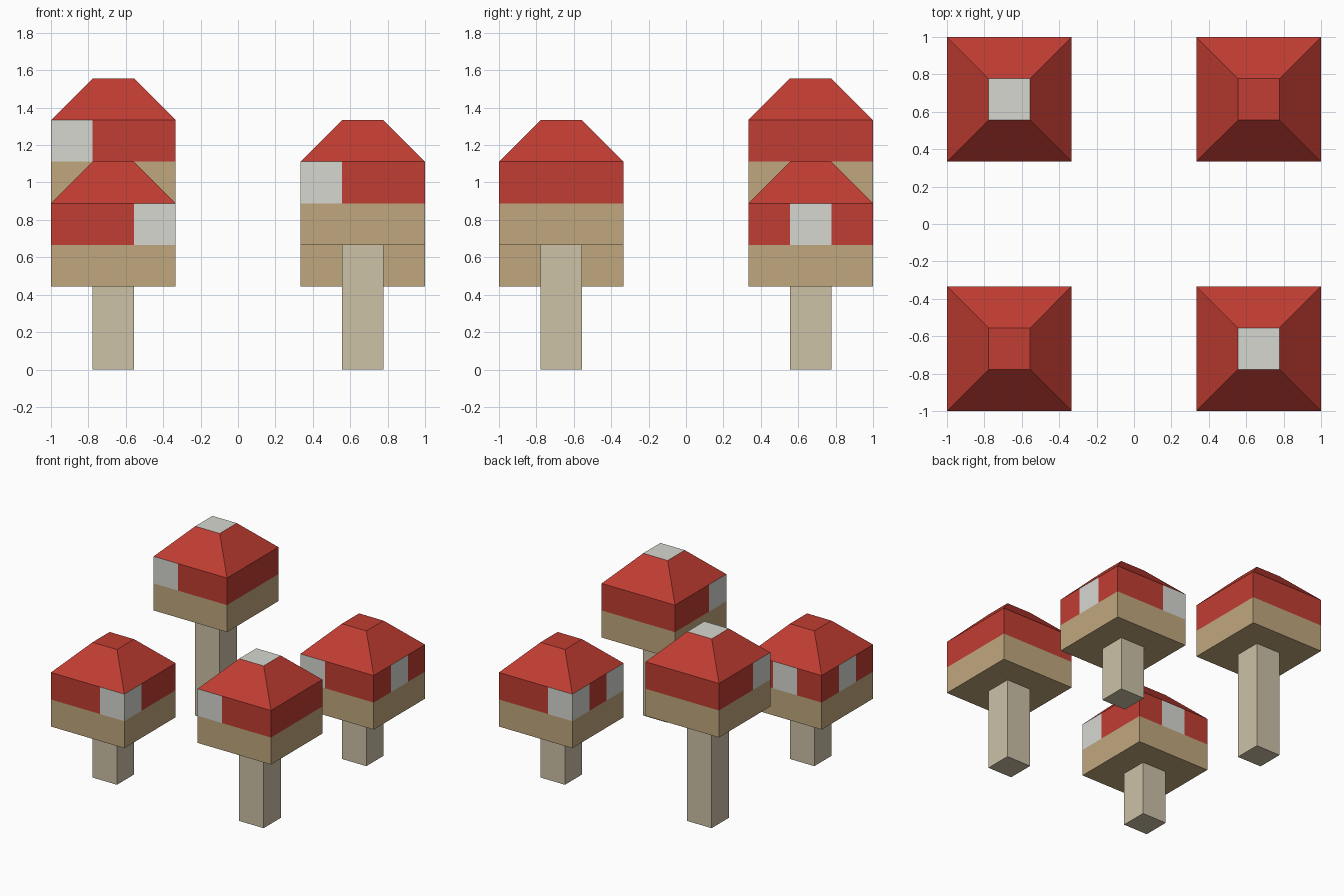
import bpy, bmesh
from mathutils import Matrix, Vector

if "Cube" in bpy.data.objects:
    bpy.data.objects.remove(bpy.data.objects["Cube"])

U = 2 / 9  # everything sits on a cubic module


def material(name, rgb):
    m = bpy.data.materials.new(name)
    m.diffuse_color = (*rgb, 1)
    m.use_nodes = True
    m.node_tree.nodes["Principled BSDF"].inputs["Base Color"].default_value = m.diffuse_color
    return m


RED = material("cap_red", (0.53, 0.047, 0.032))
WHITE = material("spot_white", (0.68, 0.68, 0.64))
TAN = material("gill_tan", (0.53, 0.39, 0.21))
CREAM = material("stem_cream", (0.61, 0.54, 0.39))


def finish(bm, name, mats, loc):
    bmesh.ops.remove_doubles(bm, verts=bm.verts, dist=1e-5)
    me = bpy.data.meshes.new(name)
    bm.to_mesh(me)
    bm.free()
    for m in mats:
        me.materials.append(m)
    ob = bpy.data.objects.new(name, me)
    ob.location = loc
    bpy.context.collection.objects.link(ob)


def quad(bm, pts, mat, rot=Matrix.Identity(3)):
    f = bm.faces.new([bm.verts.new(rot @ Vector(p) * U) for p in pts])
    f.material_index = mat


def stem(name, x, y, height):
    bm = bmesh.new()
    bmesh.ops.create_cube(bm, size=1)
    bmesh.ops.scale(bm, vec=(U, U, height * U), verts=bm.verts)
    finish(bm, name, [CREAM], (x, y, height * U / 2))


def cap(name, x, y, z, spots, white_top):
    """Tan rim, spotted red band and truncated pyramid roof; spots are cells (-1..1)."""
    bm = bmesh.new()
    a, b = 1.5, 0.5
    quad(bm, [(-a, a, 0), (a, a, 0), (a, -a, 0), (-a, -a, 0)], 2)      # underside
    quad(bm, [(-b, -b, 3), (b, -b, 3), (b, b, 3), (-b, b, 3)], int(white_top))
    for k, (c, s) in enumerate([(1, 0), (0, 1), (-1, 0), (0, -1)]):
        rot = Matrix(((c, -s, 0), (s, c, 0), (0, 0, 1)))
        # tan rim and sloping roof side
        quad(bm, [(-a, -a, 0), (a, -a, 0), (a, -a, 1), (-a, -a, 1)], 2, rot)
        quad(bm, [(-a, -a, 2), (a, -a, 2), (b, -b, 3), (-b, -b, 3)], 0, rot)
        # three cells of the red band
        for t in (-1, 0, 1):
            cell = rot @ Vector((t, -1, 0))
            is_spot = (round(cell.x), round(cell.y)) in spots
            quad(bm, [(t - b, -a, 1), (t + b, -a, 1), (t + b, -a, 2), (t - b, -a, 2)],
                 int(is_spot), rot)
    finish(bm, name, [RED, WHITE, TAN], (x, y, z))


# name, x side, y side, stem height, white cells, white top
mushrooms = [
    ("front_left", -1, -1, 2, {(1, -1), (0, 1), (-1, 0)}, False),
    ("front_right", 1, -1, 3, {(-1, -1)}, True),
    ("back_right", 1, 1, 2, {(-1, -1), (-1, 1), (1, 0)}, False),
    ("back_left", -1, 1, 4, {(-1, -1)}, True),
]
for name, sx, sy, h, spots, top in mushrooms:
    x, y = sx * 3 * U, sy * 3 * U
    stem(name + "_mushroom_stem", x, y, h)
    cap(name + "_mushroom_cap", x, y, h * U, spots, top)
